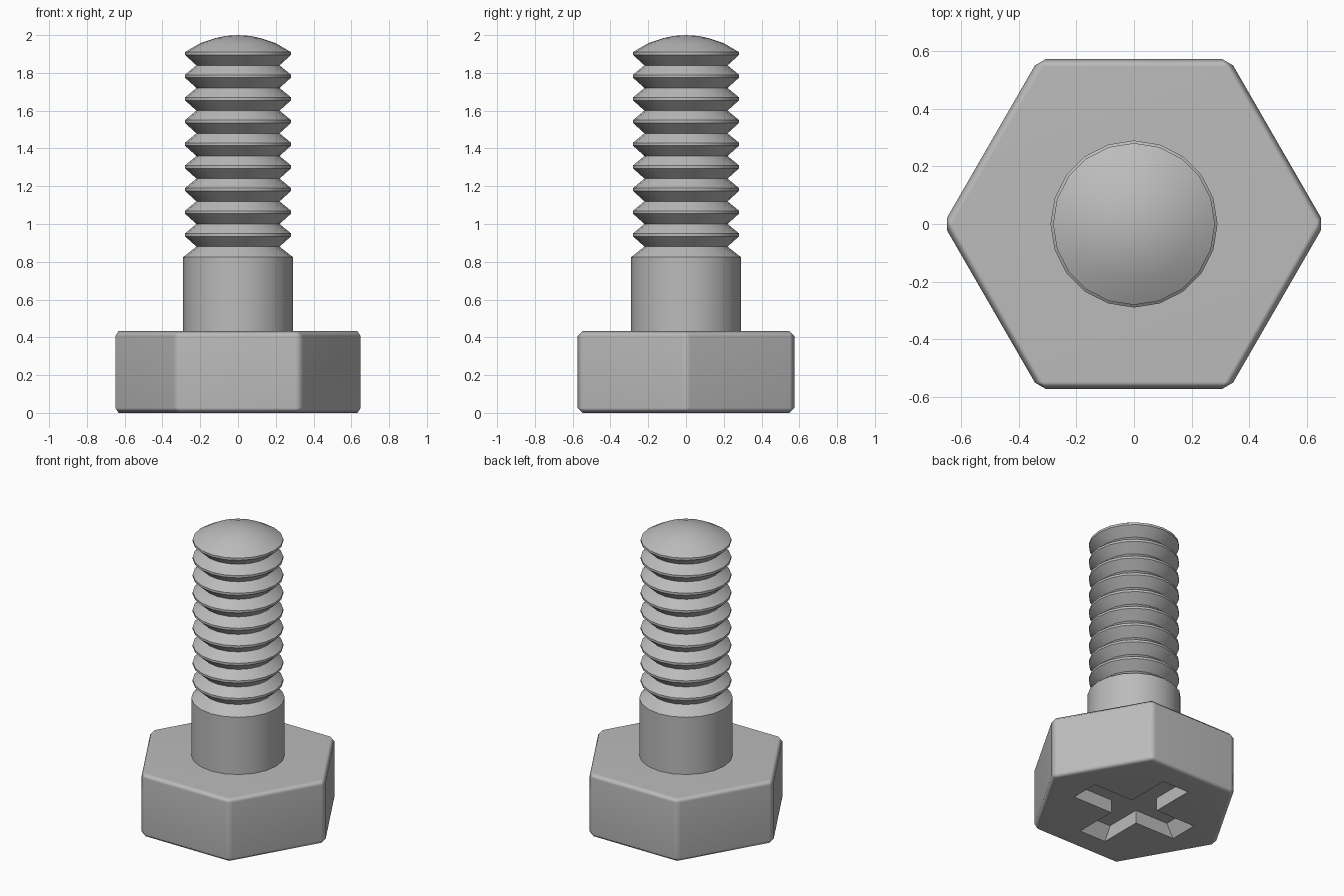
import bpy, bmesh, math

cube = bpy.data.objects.get("Cube")
if cube:
    bpy.data.objects.remove(cube, do_unlink=True)

steel = bpy.data.materials.new("grey steel")
steel.use_nodes = True
steel.diffuse_color = (0.5, 0.5, 0.5, 1)
steel.node_tree.nodes["Principled BSDF"].inputs["Base Color"].default_value = (0.5, 0.5, 0.5, 1)


def add_object(name, bm):
    bmesh.ops.recalc_face_normals(bm, faces=bm.faces[:])
    mesh = bpy.data.meshes.new(name)
    bm.to_mesh(mesh)
    bm.free()
    mesh.materials.append(steel)
    obj = bpy.data.objects.new(name, mesh)
    bpy.context.collection.objects.link(obj)
    return obj


def activate(obj):
    bpy.ops.object.select_all(action='DESELECT')
    obj.select_set(True)
    bpy.context.view_layer.objects.active = obj


def lathe(profile, sides):
    """Turn (radius, height) points about z; open ends become flat caps."""
    bm = bmesh.new()
    rings = []
    for r, z in profile:
        if r == 0:
            rings.append([bm.verts.new((0, 0, z))] * sides)
        else:
            angles = [math.tau * i / sides for i in range(sides)]
            rings.append([bm.verts.new((r * math.cos(a), r * math.sin(a), z)) for a in angles])
    for low, high in zip(rings, rings[1:]):
        for i in range(sides):
            j = (i + 1) % sides
            bm.faces.new(dict.fromkeys((low[i], low[j], high[j], high[i])))
    for (r, z), ring in ((profile[0], rings[0]), (profile[-1], rings[-1])):
        if r > 0:
            bm.faces.new(ring)
    return bm


# Hexagonal head with a single chamfer on every edge
bm = lathe([(0.662, 0), (0.662, 0.433)], 6)
bmesh.ops.bevel(bm, geom=bm.edges[:], offset=0.026, segments=1, affect='EDGES')
head = add_object("hex_head", bm)

# Cross recess in the underside: straight arm sides, sloping arm ends
HALF = 0.1


def cross_outline(reach):
    points = []
    for k in range(4):
        c, s = round(math.cos(k * math.pi / 2)), round(math.sin(k * math.pi / 2))
        for x, y in ((reach, -HALF), (reach, HALF), (HALF, HALF)):
            points.append((c * x - s * y, s * x + c * y))
    return points


bm = bmesh.new()
low, high = [[bm.verts.new((x, y, z)) for x, y in cross_outline(reach)]
             for reach, z in ((0.428, -0.05), (0.35, 0.09))]
bm.faces.new(low)
bm.faces.new(high)
for i in range(len(low)):
    j = (i + 1) % len(low)
    bm.faces.new((low[i], low[j], high[j], high[i]))
cutter = add_object("recess_cutter", bm)
cutter.hide_render = True

cut = head.modifiers.new("recess", 'BOOLEAN')
cut.operation = 'DIFFERENCE'
cut.solver = 'EXACT'
cut.object = cutter
activate(head)
bpy.ops.object.modifier_apply(modifier=cut.name)
bpy.data.objects.remove(cutter, do_unlink=True)

activate(head)
bpy.ops.object.shade_smooth_by_angle(angle=math.radians(50))
weighted = head.modifiers.new("even_shading", 'WEIGHTED_NORMAL')
weighted.keep_sharp = True

# Plain shank, ring threads and domed tip as one turned part
THREADS, PITCH, ROOT, CREST = 9, 0.12, 0.22, 0.281
profile = [(0.29, 0.4), (0.29, 0.825)]
for n in range(THREADS):
    z = 0.88 + n * PITCH
    profile += [(ROOT, z), (CREST, z + 0.055), (CREST, z + 0.07)]
profile += [(0.2, 1.957), (0.12, 1.984), (0.06, 1.996), (0, 2.0)]
shank = add_object("threaded_shank", lathe(profile, 20))
activate(shank)
bpy.ops.object.shade_smooth_by_angle(angle=math.radians(30))
